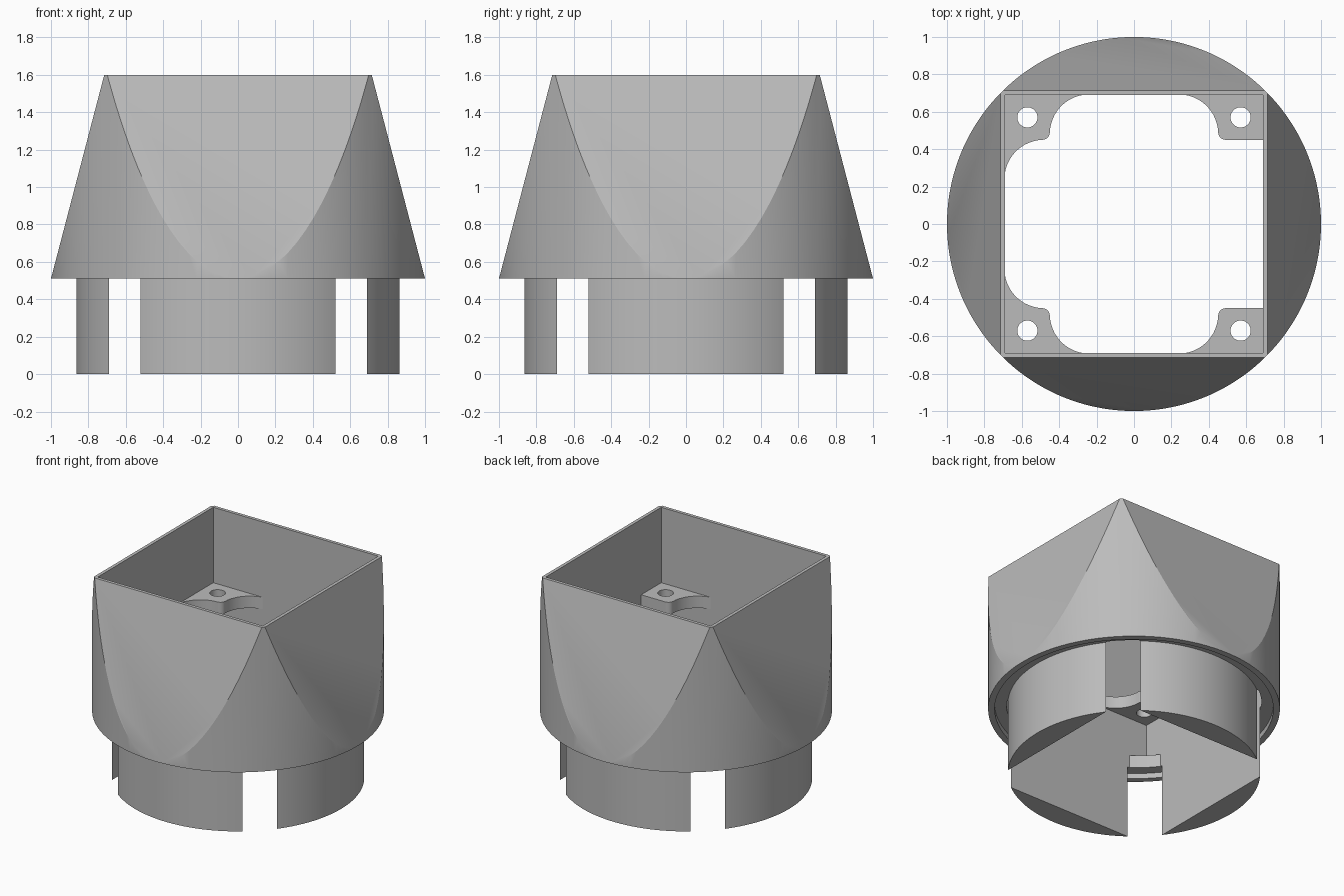
import bpy, bmesh, math
from mathutils import Matrix

old = bpy.data.objects.get("Cube")
if old:
    bpy.data.objects.remove(old, do_unlink=True)

grey = bpy.data.materials.new("light grey plastic")
grey.use_nodes = True
grey.diffuse_color = (0.5, 0.5, 0.5, 1)
grey.node_tree.nodes["Principled BSDF"].inputs["Base Color"].default_value = (0.5, 0.5, 0.5, 1)

HOLE = 0.69        # half width of the square bore
RIM, TOP = 0.51, 1.6
SIDES = 128


def add_object(name, bm):
    bmesh.ops.recalc_face_normals(bm, faces=bm.faces[:])
    mesh = bpy.data.meshes.new(name)
    bm.to_mesh(mesh)
    bm.free()
    mesh.materials.append(grey)
    obj = bpy.data.objects.new(name, mesh)
    bpy.context.collection.objects.link(obj)
    return obj


def cylinder(name, r, z0, z1, x=0, y=0, sides=SIDES, r_top=None):
    """Upright prism, cone or cylinder, turned by half a side."""
    bm = bmesh.new()
    place = Matrix.Translation((x, y, (z0 + z1) / 2)) @ Matrix.Rotation(math.pi / sides, 4, "Z")
    bmesh.ops.create_cone(bm, cap_ends=True, segments=sides, radius1=r,
                          radius2=r if r_top is None else r_top, depth=z1 - z0, matrix=place)
    return add_object(name, bm)


def square(name, half, z0, z1, half_top=None):
    top = half if half_top is None else half_top
    return cylinder(name, half * math.sqrt(2), z0, z1, sides=4, r_top=top * math.sqrt(2))


def cut(obj, tool, operation="DIFFERENCE"):
    """Apply a boolean and remove its cutter."""
    tool.hide_render = True
    mod = obj.modifiers.new("cut", "BOOLEAN")
    mod.operation, mod.object, mod.solver = operation, tool, "EXACT"
    graph = bpy.context.evaluated_depsgraph_get()
    result = bpy.data.meshes.new_from_object(obj.evaluated_get(graph))
    obj.modifiers.clear()
    obj.data = result
    bpy.data.objects.remove(tool, do_unlink=True)


def arc(cx, cy, r, start, end, steps=12):
    angles = [math.radians(start + (end - start) * i / steps) for i in range(steps + 1)]
    return [(cx + r * math.cos(a), cy + r * math.sin(a)) for a in angles]


def mounting_tab(name, sx, sy):
    """Corner tab with a screw hole; the +x tabs have one straight side."""
    edge, c, r = 0.45, 0.483, 0.21
    outline = [(0.7, 0.7)]
    if sx < 0:
        outline += arc(c, edge - r, r, 0, 90)
    else:
        outline.append((0.7, edge))
    outline += arc(edge + 0.04, edge + 0.04, 0.04, 270, 180, 6)
    outline += arc(edge - r, c, r, 0, 90)
    bm = bmesh.new()
    face = bm.faces.new([bm.verts.new((x * sx, y * sy, 0.94)) for x, y in outline])
    new = bmesh.ops.extrude_face_region(bm, geom=[face])["geom"]
    bmesh.ops.translate(bm, vec=(0, 0, 0.09),
                        verts=[v for v in new if isinstance(v, bmesh.types.BMVert)])
    tab = add_object(name, bm)
    cut(tab, cylinder("screw_hole", 0.054, 0.9, 1.1, 0.57 * sx, 0.57 * sy, 32))
    return tab


# Round base blending into a square mouth
slope = 0.285 / (TOP - RIM)
body = cylinder("round_to_square_body", 1, RIM, TOP)
cut(body, square("taper", 1 + slope * 0.11, RIM - 0.11, TOP + 0.1, 0.715 - slope * 0.1), "INTERSECT")
cut(body, square("upper_bore", HOLE, 0.645, 1.8))
lower_bore = square("lower_bore", HOLE, 0.4, 0.7)
cut(lower_bore, cylinder("lip", 0.875, 0.3, 0.8), "INTERSECT")
cut(body, lower_bore)
cut(body, cylinder("underside_recess", 0.955, 0.4, 0.55))

# Round plug, opened at its corners by the square bore
plug = cylinder("split_collar", 0.865, 0, 0.555)
cut(plug, square("plug_bore", HOLE, -0.2, 0.8))

# Four screw tabs
parts = [body, plug]
for sx, side in ((-1, "right"), (1, "left")):
    for sy, end in ((-1, "front"), (1, "back")):
        parts.append(mounting_tab(f"{end}_{side}_mounting_tab", sx, sy))

bpy.ops.object.select_all(action="DESELECT")
for part in parts:
    part.select_set(True)
bpy.context.view_layer.objects.active = body
bpy.ops.object.shade_smooth_by_angle(angle=math.radians(20))
